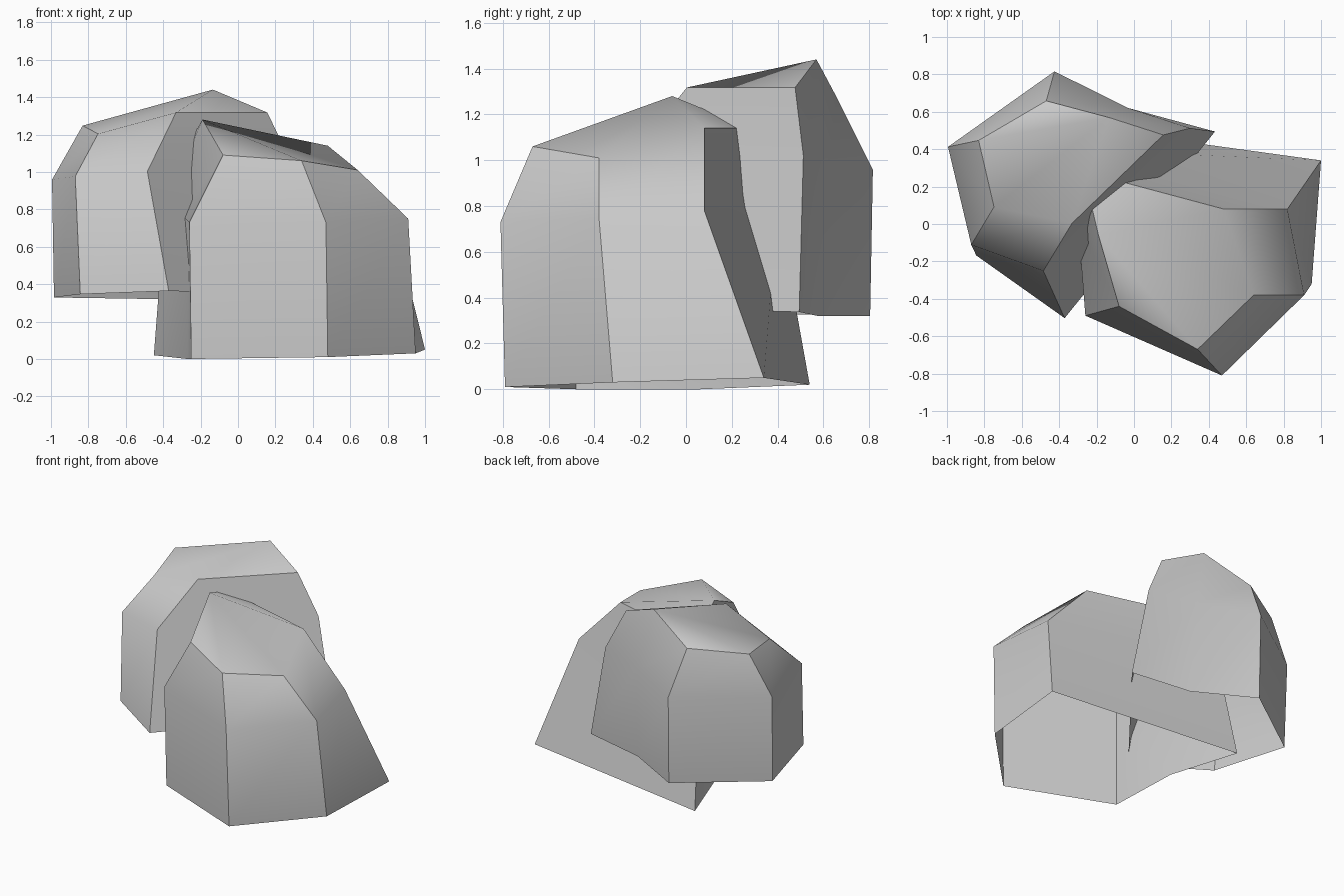
import bpy, bmesh, math

if "Cube" in bpy.data.objects:
    bpy.data.objects.remove(bpy.data.objects["Cube"])

# Three six-sided rings of the boulder, from the ground up to the crown
RINGS = [
    [(0.48, -0.79, 0.01), (0.95, -0.32, 0.03), (1.00, 0.34, 0.05),
     (-0.45, 0.54, 0.02), (-0.27, 0.06, 0.00), (-0.25, -0.48, 0.00)],
    [(0.47, -0.81, 0.73), (0.91, -0.38, 0.75), (0.82, 0.08, 0.78),
     (-0.39, 0.40, 0.80), (-0.30, 0.01, 0.77), (-0.26, -0.49, 0.73)],
    [(0.34, -0.67, 1.06), (0.64, -0.38, 1.01), (0.48, 0.08, 1.14),
     (-0.27, 0.28, 1.14), (-0.19, -0.06, 1.28), (-0.08, -0.44, 1.09)],
]
PEAK = 4  # crown corner that the top facets fan out from


def boulder_mesh():
    bm = bmesh.new()
    rings = [[bm.verts.new(p) for p in ring] for ring in RINGS]
    n = len(rings[0])
    # Side facets; the underside stays open
    for low, high in zip(rings, rings[1:]):
        for i in range(n):
            j = (i + 1) % n
            bm.faces.new((low[i], low[j], high[j], high[i]))
    # Crown facets
    top = rings[-1]
    for k in range(1, n - 1):
        bm.faces.new((top[PEAK], top[(PEAK + k) % n], top[(PEAK + k + 1) % n]))
    mesh = bpy.data.meshes.new("boulder")
    bm.to_mesh(mesh)
    bm.free()
    return mesh


def add_boulder(name, location=(0, 0, 0), turn=0, scale=1):
    ob = bpy.data.objects.new(name, boulder_mesh())
    bpy.context.collection.objects.link(ob)
    ob.location = location
    ob.rotation_euler.z = math.radians(turn)
    ob.scale = (scale,) * 3
    bpy.ops.object.select_all(action='DESELECT')
    ob.select_set(True)
    bpy.context.view_layer.objects.active = ob
    bpy.ops.object.shade_smooth_by_angle(angle=math.radians(40))
    return ob


# Front boulder, and a smaller turned copy raised behind it
add_boulder("front_boulder")
add_boulder("back_boulder", (-0.175, 0.40, 0.32), -121, 0.875)
